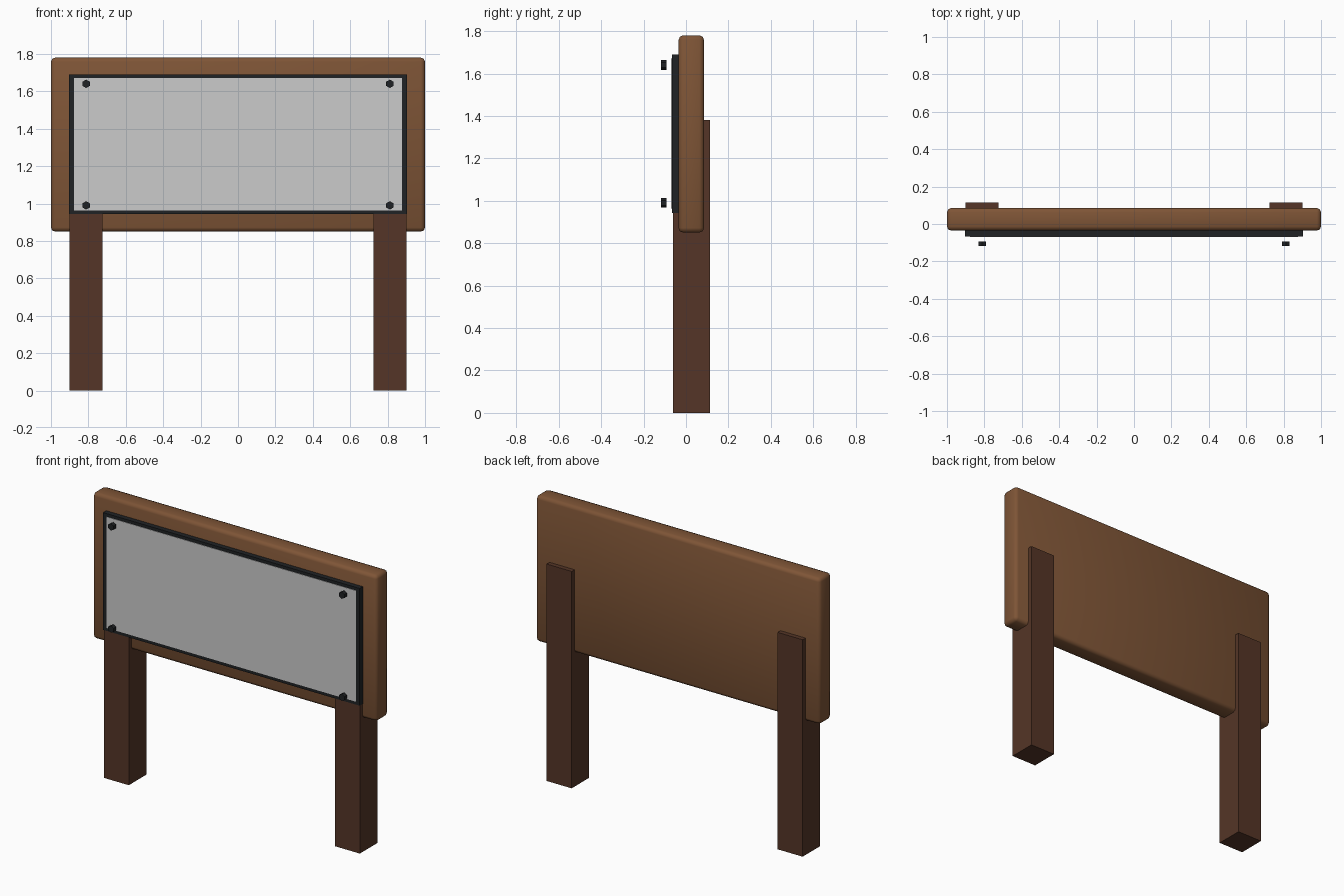
import bpy
import math

cube = bpy.data.objects.get("Cube")
if cube:
    bpy.data.objects.remove(cube, do_unlink=True)


def material(name, rgb):
    m = bpy.data.materials.new(name)
    m.use_nodes = True
    m.diffuse_color = (*rgb, 1)
    m.node_tree.nodes["Principled BSDF"].inputs["Base Color"].default_value = (*rgb, 1)
    return m


board_wood = material("warm brown wood", (0.21, 0.09, 0.037))
post_wood = material("dark brown wood", (0.09, 0.036, 0.02))
black_metal = material("black metal", (0.014, 0.016, 0.018))
panel_grey = material("light grey panel", (0.6, 0.6, 0.6))


def box(name, low, high, mat):
    """Box spanning two opposite corners."""
    bpy.ops.mesh.primitive_cube_add(size=1, location=[(a + b) / 2 for a, b in zip(low, high)])
    ob = bpy.context.object
    ob.name = name
    ob.scale = [b - a for a, b in zip(low, high)]
    bpy.ops.object.transform_apply(location=False, rotation=False, scale=True)
    ob.data.materials.append(mat)
    return ob


# Rounded wooden board
board = box("board", (-1, -0.035, 0.85), (1, 0.085, 1.78), board_wood)
bevel = board.modifiers.new("rounded_edges", "BEVEL")
bevel.width = 0.022
bevel.segments = 2
bpy.ops.object.shade_smooth()

# Notice frame and its flush panel
box("frame", (-0.903, -0.067, 0.943), (0.903, -0.03, 1.689), black_metal)
box("panel", (-0.878, -0.07, 0.963), (0.878, -0.064, 1.67), panel_grey)

for side, label in ((1, "left"), (-1, "right")):
    # Square post running through the board
    xs = sorted((side * 0.725, side * 0.901))
    box(label + "_post", (xs[0], -0.062, 0), (xs[1], 0.114, 1.38), post_wood)

    # Hexagonal bolts standing off the panel
    for z, level in ((0.99, "lower"), (1.64, "upper")):
        bpy.ops.mesh.primitive_cylinder_add(
            vertices=6, radius=0.0225, depth=0.025,
            location=(side * 0.812, -0.105, z), rotation=(math.pi / 2, 0, 0))
        bolt = bpy.context.object
        bolt.name = f"{level}_{label}_bolt"
        bolt.data.materials.append(black_metal)
